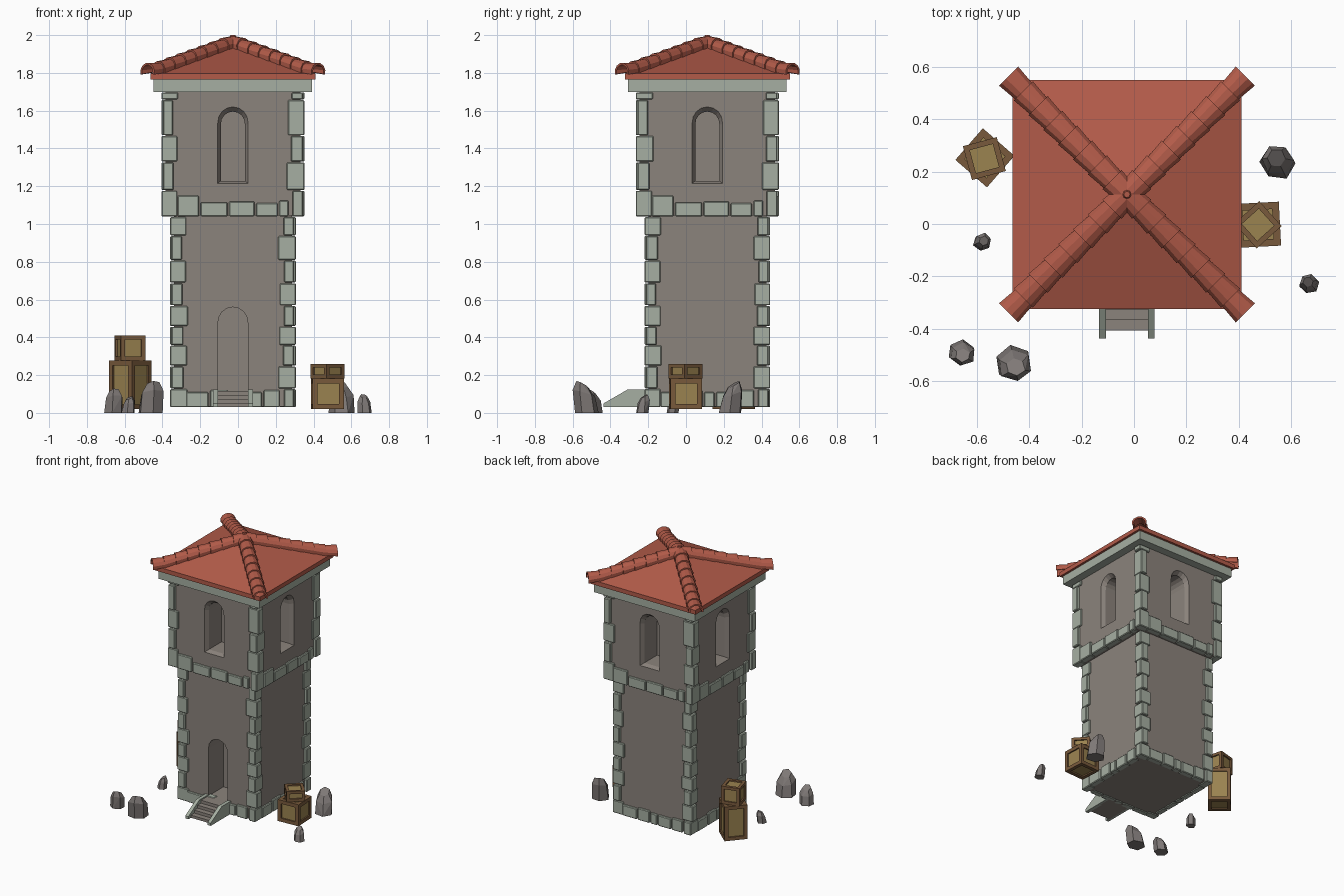
import bpy, bmesh, math, random
from mathutils import Vector, Matrix

if "Cube" in bpy.data.objects:
    bpy.data.objects.remove(bpy.data.objects["Cube"])

random.seed(4)
CX, CY = -0.027, 0.113          # tower axis
TOWER = Matrix.Translation((CX, CY, 0))


def material(name, rgb):
    m = bpy.data.materials.new(name)
    lin = [((c / 255 + 0.055) / 1.055) ** 2.4 for c in rgb]
    m.diffuse_color = (*lin, 1)
    m.use_nodes = True
    m.node_tree.nodes["Principled BSDF"].inputs["Base Color"].default_value = m.diffuse_color
    return m


PLASTER = material("warm grey wall", (139, 131, 124))
STONE = material("pale green stone", (166, 175, 162))
TILE = material("red roof tile", (178, 91, 73))
PLANK = material("crate planks", (155, 131, 80))
BEAM = material("crate beams", (121, 90, 60))
ROCK = material("rock grey", (126, 120, 118))


def make(name, bm, *mats, matrix=None, bevel=0):
    bmesh.ops.recalc_face_normals(bm, faces=bm.faces)
    me = bpy.data.meshes.new(name)
    bm.to_mesh(me)
    bm.free()
    ob = bpy.data.objects.new(name, me)
    bpy.context.collection.objects.link(ob)
    for m in mats:
        me.materials.append(m)
    if matrix:
        ob.matrix_world = matrix
    if bevel:
        b = ob.modifiers.new("edges", 'BEVEL')
        b.width, b.segments = bevel, 1
    return ob


def box(bm, lo, hi, mat=0, spin=None):
    lo, hi = Vector(lo), Vector(hi)
    m = Matrix.Translation((lo + hi) / 2) @ Matrix.Diagonal((*(hi - lo), 1))
    if spin:
        m = spin @ m
    vs = bmesh.ops.create_cube(bm, size=1, matrix=m)["verts"]
    for f in {f for v in vs for f in v.link_faces}:
        f.material_index = mat


def loft(bm, rings):
    # closed solid through equal-sized point rings
    rings = [[bm.verts.new(p) for p in r] for r in rings]
    n = len(rings[0])
    for a, b in zip(rings, rings[1:]):
        for i in range(n):
            j = (i + 1) % n
            bm.faces.new((a[i], a[j], b[j], b[i]))
    bm.faces.new(rings[0])
    bm.faces.new(rings[-1])


def arch(hw, z0, spring, top, y):
    pts = [(-hw, y, z0), (hw, y, z0)]
    for i in range(9):
        t = math.pi * i / 8
        pts.append((hw * math.cos(t), y, spring + (top - spring) * math.sin(t) ** 0.9))
    return pts


def carve(ob, cutter):
    mod = ob.modifiers.new("openings", 'BOOLEAN')
    mod.object, mod.operation, mod.solver = cutter, 'DIFFERENCE', 'EXACT'
    bpy.context.view_layer.update()
    bpy.context.view_layer.objects.active = ob
    bpy.ops.object.modifier_apply(modifier=mod.name)
    bpy.data.objects.remove(cutter)


# walls with a recessed door and four chamfered windows
LOW, UP = 0.312, 0.358
bm = bmesh.new()
box(bm, (-LOW, -LOW, 0.035), (LOW, LOW, 1.06))
lower = make("lower_wall", bm, PLASTER, matrix=TOWER)
bm = bmesh.new()
loft(bm, [arch(0.08, 0.115, 0.47, 0.56, y) for y in (-LOW - 0.05, -LOW + 0.18)])
carve(lower, make("door_cutter", bm, PLASTER, matrix=TOWER))

bm = bmesh.new()
box(bm, (-UP, -UP, 1.045), (UP, UP, 1.74))
upper = make("upper_wall", bm, PLASTER, matrix=TOWER)
bm = bmesh.new()
for k in range(4):
    turn = Matrix.Rotation(k * math.pi / 2, 3, 'Z')
    big, small = (0.081, 1.215, 1.53, 1.62), (0.064, 1.228, 1.525, 1.595)
    rings = [arch(*s, -UP + d) for s, d in ((big, -0.03), (big, 0), (small, 0.03), (small, 0.18))]
    loft(bm, [[turn @ Vector(p) for p in r] for r in rings])
carve(upper, make("window_cutter", bm, PLASTER, matrix=TOWER))


# corner stones, alternating long and short on each face
def quoins(name, half, z, heights):
    bm = bmesh.new()
    for sx in (-1, 1):
        for sy in (-1, 1):
            zz = z
            for i, h in enumerate(heights):
                flip = (i + (sx * sy > 0)) % 2
                j = random.uniform(-0.006, 0.006)
                lx, ly = (0.068, 0.045) if flip else (0.045, 0.068)
                px, py = (0.021, 0.012) if flip else (0.012, 0.021)
                x = sorted((sx * (half + px), sx * (half - lx + j)))
                y = sorted((sy * (half + py), sy * (half - ly + j)))
                box(bm, (x[0], y[0], zz), (x[1], y[1], zz + h - 0.004))
                zz += h
    make(name, bm, STONE, matrix=TOWER, bevel=0.005)


quoins("lower_corner_stones", LOW, 0.03, [.10, .12, .11, .10, .11, .12, .12, .13, .10])
quoins("upper_corner_stones", UP, 1.04, [.14, .15, .14, .19, .04])


# rows of blocks along the foot of each storey
def course(name, half, z, blocks):
    bm = bmesh.new()
    for k in range(4):
        turn = Matrix.Rotation(k * math.pi / 2, 4, 'Z')
        x = -half + 0.06
        scale = (2 * half - 0.12) / sum(w for w, h in blocks)
        for w, h in blocks:
            w *= scale
            box(bm, (x + 0.004, -half - 0.015, z), (x + w - 0.004, -half + 0.03, z + h), spin=turn)
            x += w
    make(name, bm, STONE, matrix=TOWER, bevel=0.005)


course("base_blocks", LOW, 0.03, [(.12, .08), (.10, .09), (.06, .08), (.11, .08), (.09, .09)])
course("overhang_blocks", UP, 1.04, [(.13, .11), (.16, .075), (.15, .08), (.13, .07), (.06, .085)])

# cornice under the roof
bm = bmesh.new()
box(bm, (-0.42, -0.42, 1.70), (0.42, 0.42, 1.77))
make("cornice", bm, STONE, matrix=TOWER)

# pyramid roof with an upright eave
bm = bmesh.new()
R, APEX, EAVE = 0.437, 1.955, 1.797
loft(bm, [[(sx * s, sy * s, z) for sx, sy in ((-1, -1), (1, -1), (1, 1), (-1, 1))]
          for s, z in ((R, 1.765), (R, EAVE), (0.002, APEX))])
make("roof", bm, TILE, matrix=TOWER)

# overlapping half-round tiles down the four hips
bm = bmesh.new()
SLOPE = (APEX - EAVE) / (R * math.sqrt(2))
COUNT, END = 8, 0.64


def tile_ring(u, r, lift, turn):
    pts = []
    arc = [math.radians(-18 + 216 * i / 7) for i in range(8)]
    for rad, seq in ((r, arc), (r - 0.012, arc[::-1])):
        for t in seq:
            p = Vector((u, rad * math.cos(t), APEX - SLOPE * u + lift + 0.9 * rad * math.sin(t)))
            pts.append(turn @ p)
    return pts


for k in range(4):
    turn = Matrix.Rotation(math.radians(45 + 90 * k), 3, 'Z')
    for i in range(COUNT):
        u0, u1 = END * i / COUNT, END * (i + 1) / COUNT
        lift = 0.014 if i == COUNT - 1 else 0.003
        loft(bm, [tile_ring(max(u0 - 0.012, 0), 0.045, 0, turn), tile_ring(u1, 0.053, lift, turn)])
bmesh.ops.create_cone(bm, cap_ends=True, segments=8, radius1=0.03, radius2=0.012, depth=0.03,
                      matrix=Matrix.Translation((0, 0, 1.985)))
make("hip_tiles", bm, TILE, matrix=TOWER)

# door steps and their sloped side walls
bm = bmesh.new()
for i in range(4):
    box(bm, (-0.09, -0.52 + 0.04 * i, 0.03), (0.09, -0.30, 0.05 + 0.022 * i))
make("steps", bm, PLASTER, matrix=TOWER)
bm = bmesh.new()
side = [(-0.30, 0.03), (-0.55, 0.03), (-0.55, 0.05), (-0.42, 0.125), (-0.30, 0.125)]
for x in (-0.106, 0.08):
    loft(bm, [[(x + d, y, z) for y, z in side] for d in (0, 0.026)])
make("step_sides", bm, STONE, matrix=TOWER)


# crates: plank core inside a frame of twelve beams
def crate(name, x, y, z, s, h, angle):
    bm = bmesh.new()
    t, dims = 0.16 * s, (s, s, h)
    box(bm, (-s / 2 + .01, -s / 2 + .01, .01), (s / 2 - .01, s / 2 - .01, h - .01))
    for axis in range(3):
        for a in (-1, 1):
            for b in (-1, 1):
                c, size = [0, 0, h / 2], [t, t, t]
                size[axis] = dims[axis]
                for sign, other in zip((a, b), [q for q in range(3) if q != axis]):
                    c[other] += sign * (dims[other] - t) / 2
                c, half = Vector(c), Vector(size) / 2
                box(bm, c - half, c + half, 1)
    make(name, bm, PLANK, BEAM,
         matrix=Matrix.Translation((x, y, z)) @ Matrix.Rotation(math.radians(angle), 4, 'Z'))


crate("right_lower_crate", 0.474, -0.003, 0.02, 0.168, 0.162, 3)
crate("right_upper_crate", 0.474, -0.003, 0.182, 0.128, 0.078, 42)
crate("left_lower_crate", -0.57, 0.253, 0.02, 0.16, 0.257, -41)
crate("left_upper_crate", -0.572, 0.25, 0.277, 0.134, 0.133, 15)


# faceted rocks whose tops lean towards one side
def rock(name, x, y, rx, ry, h, lean):
    bm = bmesh.new()
    lean = Vector(lean)
    spin = random.uniform(0, 1)
    for scale, level, tilt in ((1.0, 0, 0), (0.92, 0.6, 0.15), (0.55, 0.88, 0.25)):
        for i in range(6):
            t = spin + i * math.pi / 3
            r = scale * random.uniform(0.88, 1.05)
            d = Vector((math.cos(t), math.sin(t)))
            off = lean * 0.35 * level
            bm.verts.new((rx * (r * d.x + off.x), ry * (r * d.y + off.y),
                          max(0, h * (level + tilt * scale * d.dot(lean)))))
    bmesh.ops.convex_hull(bm, input=bm.verts)
    bmesh.ops.dissolve_limit(bm, angle_limit=0.15, verts=bm.verts, edges=bm.edges)
    make(name, bm, ROCK, matrix=Matrix.Translation((x, y, 0)))


rock("rock_front_left_small", -0.66, -0.49, 0.056, 0.05, 0.13, (0.3, -0.8))
rock("rock_front_left_large", -0.46, -0.53, 0.07, 0.066, 0.17, (0.3, -0.8))
rock("rock_left", -0.58, -0.07, 0.037, 0.035, 0.09, (0.5, 0.5))
rock("rock_right_large", 0.55, 0.235, 0.07, 0.066, 0.17, (-0.3, 0.8))
rock("rock_right_small", 0.67, -0.23, 0.038, 0.036, 0.10, (-0.3, 0.8))
